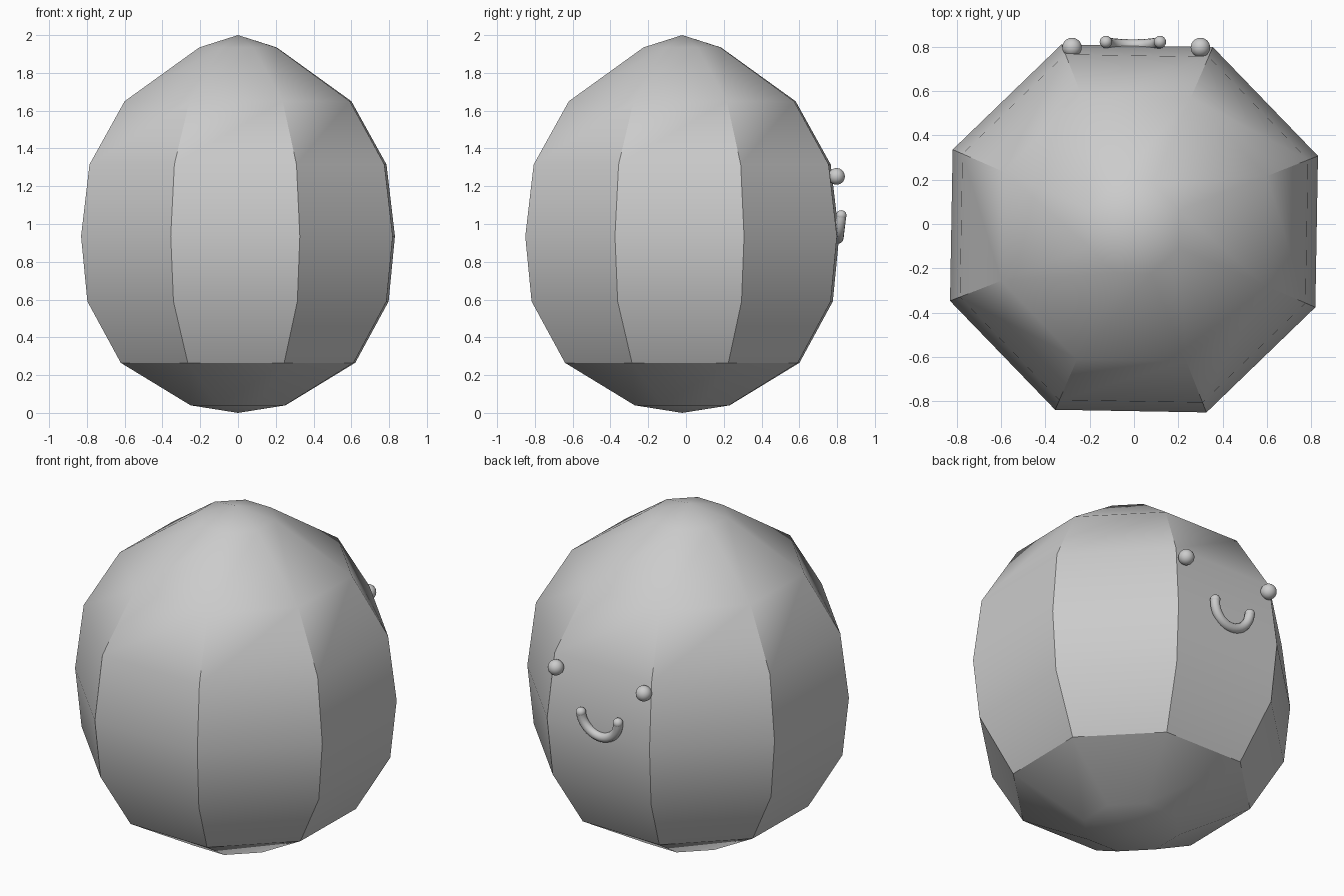
import bpy, bmesh
from math import sin, cos, pi, radians

if "Cube" in bpy.data.objects:
    bpy.data.objects.remove(bpy.data.objects["Cube"])

CY = -0.02  # the body sits slightly forward because the face sticks out at the back


def finish(name, bm, angle):
    me = bpy.data.meshes.new(name)
    bmesh.ops.recalc_face_normals(bm, faces=bm.faces[:])
    bm.to_mesh(me)
    bm.free()
    ob = bpy.data.objects.new(name, me)
    bpy.context.collection.objects.link(ob)
    bpy.ops.object.select_all(action='DESELECT')
    ob.select_set(True)
    bpy.context.view_layer.objects.active = ob
    bpy.ops.object.shade_smooth_by_angle(angle=radians(angle))
    return ob


def bridge(bm, a, b):
    n = len(a)
    for i in range(n):
        j = (i + 1) % n
        bm.faces.new((a[i], a[j], b[j], b[i]))


def fan(bm, ring, tip):
    for i in range(len(ring)):
        bm.faces.new((ring[i], ring[(i + 1) % len(ring)], tip))


# body: eight-sided egg, (radius, height) per ring
profile = [(0.27, 0.04), (0.667, 0.265), (0.857, 0.59), (0.893, 0.935),
           (0.845, 1.315), (0.645, 1.65), (0.22, 1.935)]
bm = bmesh.new()
rings = []
for r, z in profile:
    angles = [radians(21.5 + 45 * i) for i in range(8)]
    rings.append([bm.verts.new((r * cos(a), CY + r * sin(a), z)) for a in angles])
for lo, hi in zip(rings, rings[1:]):
    bridge(bm, lo, hi)
fan(bm, rings[0], bm.verts.new((0, CY, 0)))
fan(bm, rings[-1], bm.verts.new((0, CY, 2)))
finish("body", bm, 30)

# eyes: small balls on the back face
for name, x in (("left_eye", -0.28), ("right_eye", 0.30)):
    bm = bmesh.new()
    bmesh.ops.create_uvsphere(bm, u_segments=24, v_segments=16, radius=0.044)
    bmesh.ops.translate(bm, verts=bm.verts[:], vec=(x, 0.797, 1.252))
    finish(name, bm, 60)

# mouth: half-ring tube with rounded ends, leaning with the face
R, TUBE, STEPS, SIDES = 0.122, 0.027, 20, 12
bm = bmesh.new()
rings = []
for i in range(STEPS + 1):
    t = pi + pi * i / STEPS
    ring = []
    for k in range(SIDES):
        p = 2 * pi * k / SIDES
        d = R + TUBE * cos(p)
        y = 0.822 + 0.015 * sin(t) + TUBE * sin(p)
        ring.append(bm.verts.new((-0.005 + d * cos(t), y, 1.045 + d * sin(t))))
    rings.append(ring)
for a, b in zip(rings, rings[1:]):
    bridge(bm, a, b)
finish("mouth", bm, 60)
for name, s in (("mouth_end_left", -1), ("mouth_end_right", 1)):
    bm = bmesh.new()
    bmesh.ops.create_uvsphere(bm, u_segments=16, v_segments=12, radius=0.028)
    bmesh.ops.translate(bm, verts=bm.verts[:], vec=(-0.005 + s * R, 0.822, 1.045))
    finish(name, bm, 60)
